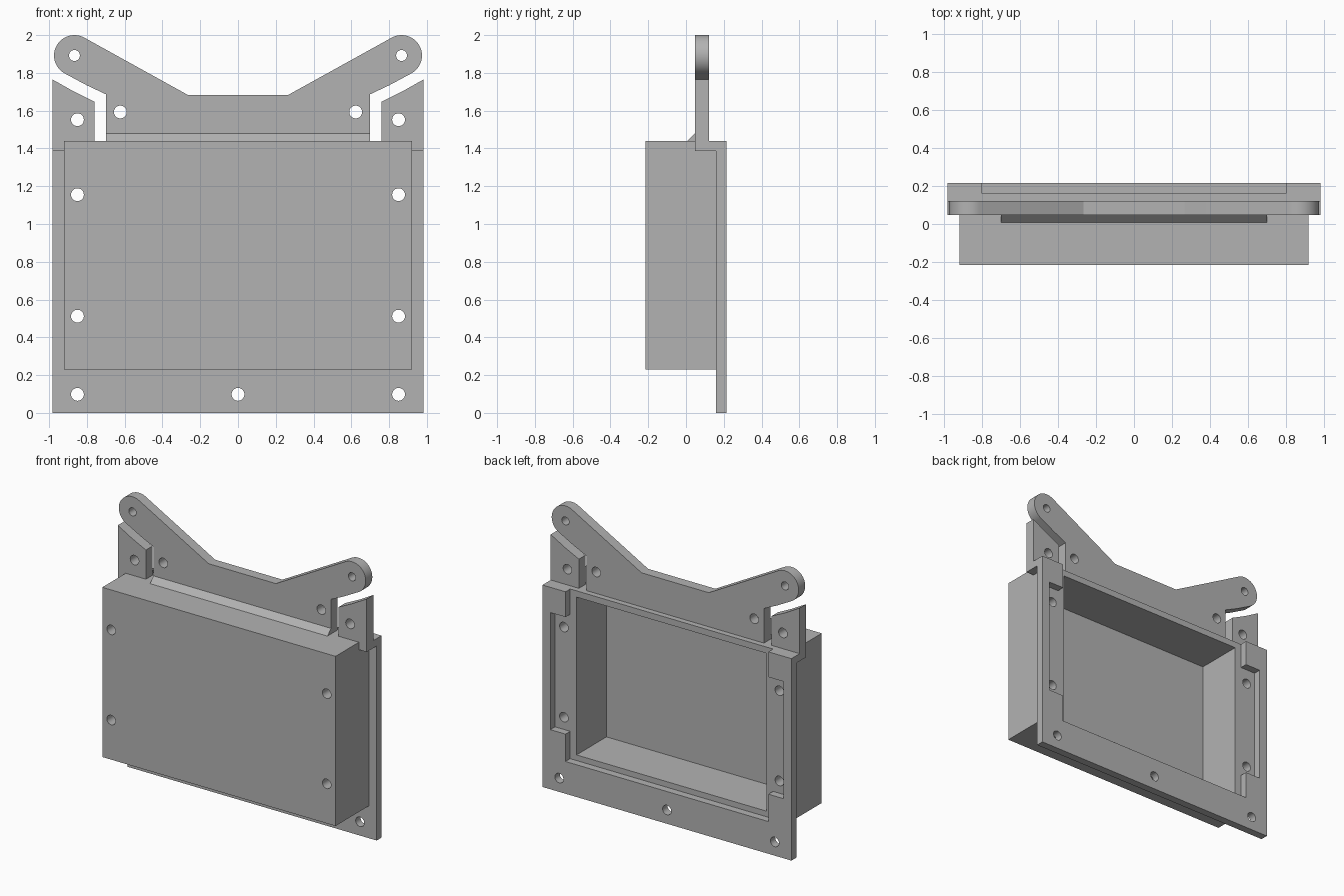
import bpy, bmesh, math

if "Cube" in bpy.data.objects:
    bpy.data.objects.remove(bpy.data.objects["Cube"])

grey = bpy.data.materials.new("plain grey")
grey.use_nodes = True
colour = (0.45, 0.45, 0.45, 1)
grey.diffuse_color = colour
grey.node_tree.nodes["Principled BSDF"].inputs["Base Color"].default_value = colour


def prism(name, profile, start, end, axis="Y"):
    """Extrude an (x, z) profile along Y, or a (y, z) profile along X."""
    place = (lambda a, b, t: (a, t, b)) if axis == "Y" else (lambda a, b, t: (t, a, b))
    bm = bmesh.new()
    face = bm.faces.new([bm.verts.new(place(a, b, start)) for a, b in profile])
    top = bmesh.ops.extrude_face_region(bm, geom=[face])["geom"]
    for v in top:
        if isinstance(v, bmesh.types.BMVert):
            v.co["XYZ".index(axis)] = end
    bmesh.ops.recalc_face_normals(bm, faces=bm.faces)
    mesh = bpy.data.meshes.new(name)
    bm.to_mesh(mesh)
    bm.free()
    mesh.materials.append(grey)
    ob = bpy.data.objects.new(name, mesh)
    bpy.context.collection.objects.link(ob)
    return ob


def rect(x, z0, z1):
    return [(-x, z0), (x, z0), (x, z1), (-x, z1)]


def mirrored(half):
    return half + [(-x, z) for x, z in reversed(half)]


def arc(cx, cz, r, a0, a1, n):
    steps = [math.radians(a0 + (a1 - a0) * i / n) for i in range(n + 1)]
    return [(cx + r * math.cos(a), cz + r * math.sin(a)) for a in steps]


def combine(ob, other, operation):
    mod = ob.modifiers.new(operation.lower(), "BOOLEAN")
    mod.operation, mod.solver, mod.object = operation, "EXACT", other
    bpy.ops.object.select_all(action="DESELECT")
    ob.select_set(True)
    bpy.context.view_layer.objects.active = ob
    bpy.ops.object.modifier_apply(modifier=mod.name)
    bpy.data.objects.remove(other)


# Case: deep box, rear flange and the rail across the top
case = prism("mounting_case", rect(0.92, 0.23, 1.44), -0.215, 0.18)
combine(case, prism("rear_flange", rect(0.982, 0, 1.44), 0.16, 0.215), "UNION")
combine(case, prism("top_rail", rect(0.982, 1.387, 1.44), 0.048, 0.215), "UNION")

# Hanger plate with two rounded arms
arm = [(0.70, 1.41), (0.70, 1.687), (0.80, 1.734)]
arm += arc(0.866, 1.892, 0.108, -62, 119, 28) + [(0.265, 1.683)]
combine(case, prism("hanger_plate", mirrored(arm), 0.048, 0.122), "UNION")

# Side tabs below the arms
for side in (-1, 1):
    tab = [(0.76, 1.41), (0.982, 1.41), (0.982, 1.765), (0.87, 1.702), (0.76, 1.648)]
    combine(case, prism("side_tab", [(side * x, z) for x, z in tab], 0.048, 0.122), "UNION")

# Sloping fillet in front of the hanger plate
wedge = [(0.008, 1.42), (0.008, 1.44), (0.048, 1.48), (0.08, 1.48), (0.08, 1.42)]
combine(case, prism("front_fillet", wedge, -0.70, 0.70, "X"), "UNION")

# Rear recess with side notches, then the deep cavity
recess = [(0.80, 0.23), (0.80, 0.425), (0.92, 0.425), (0.92, 1.26), (0.80, 1.26), (0.80, 1.6)]
combine(case, prism("recess_cutter", mirrored(recess), 0.162, 0.4), "DIFFERENCE")
combine(case, prism("cavity_cutter", rect(0.75, 0.27, 1.395), -0.175, 0.4), "DIFFERENCE")

# Screw holes
pairs = [(0.85, 0.098, 0.034), (0.85, 0.512, 0.034), (0.85, 1.155, 0.034),
         (0.85, 1.552, 0.034), (0.623, 1.593, 0.034), (0.866, 1.892, 0.029)]
holes = [(0, 0.098, 0.034)] + [(s * x, z, r) for x, z, r in pairs for s in (-1, 1)]
for x, z, r in holes:
    combine(case, prism("hole_cutter", arc(x, z, r, 0, 345, 23), -0.5, 0.5), "DIFFERENCE")

case.select_set(True)
bpy.context.view_layer.objects.active = case
bpy.ops.object.shade_smooth_by_angle(angle=math.radians(25))
